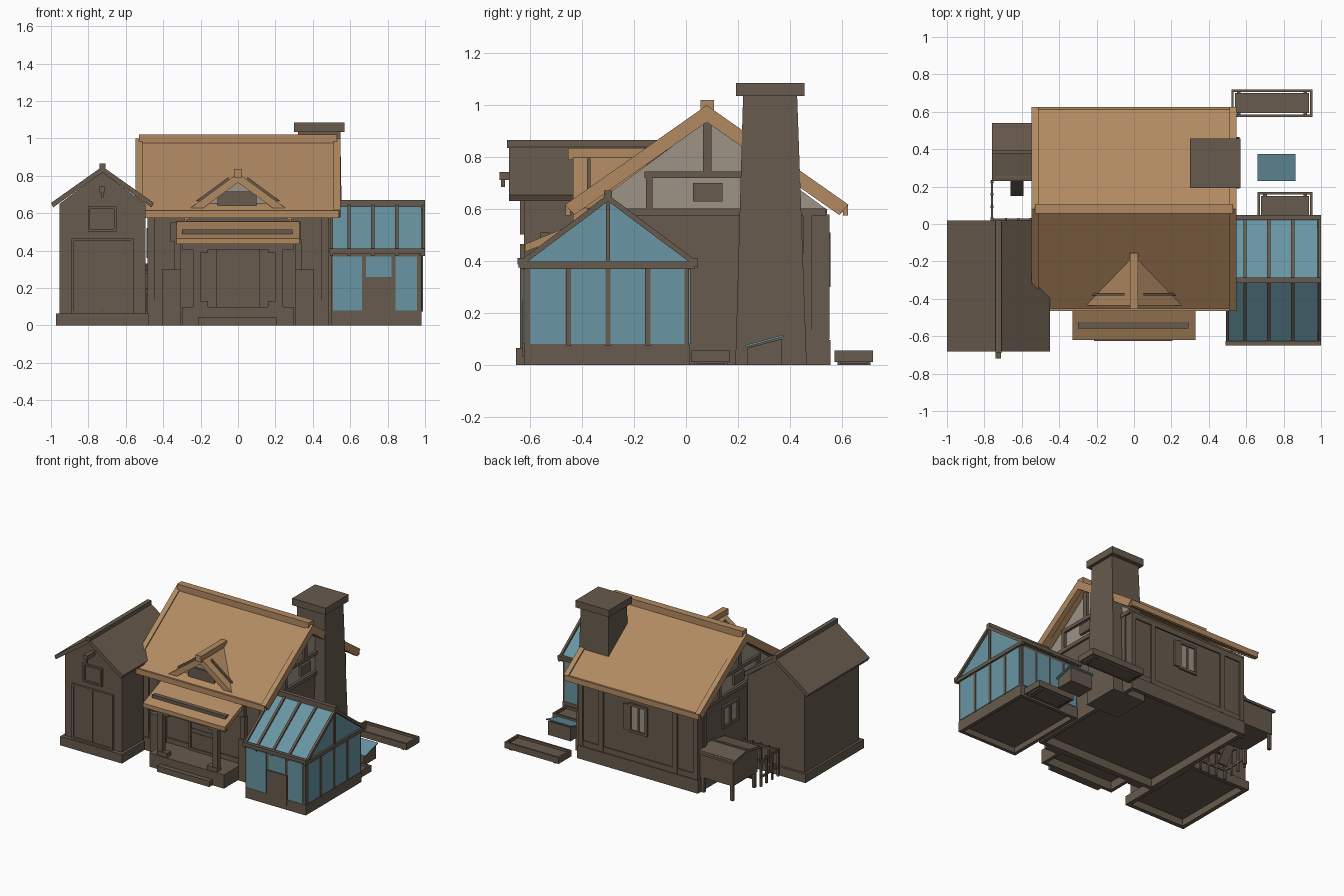
import bpy, bmesh, math

def mat(name, rgb):
    m = bpy.data.materials.new(name)
    m.diffuse_color = (*rgb, 1)
    return m

WOOD = mat("brown timber", (0.137, 0.103, 0.075))
TAN = mat("tan roof", (0.445, 0.255, 0.122))
GLASS = mat("blue glass", (0.14, 0.305, 0.37))
PLASTER = mat("grey plaster", (0.34, 0.295, 0.24))

def prism(name, pts, axis, a, b, m):
    """Extrude a profile along x (points are y,z) or along y (points are x,z)."""
    bm = bmesh.new()
    put = (lambda p, t: (t, p[0], p[1])) if axis == 'x' else (lambda p, t: (p[0], t, p[1]))
    A = [bm.verts.new(put(p, a)) for p in pts]
    B = [bm.verts.new(put(p, b)) for p in pts]
    bm.faces.new(A)
    bm.faces.new(B[::-1])
    n = len(pts)
    for i in range(n):
        bm.faces.new((A[i], B[i], B[(i + 1) % n], A[(i + 1) % n]))
    bmesh.ops.recalc_face_normals(bm, faces=bm.faces)
    me = bpy.data.meshes.new(name)
    bm.to_mesh(me)
    bm.free()
    me.materials.append(m)
    ob = bpy.data.objects.new(name, me)
    bpy.context.collection.objects.link(ob)
    return ob

def box(name, x0, x1, y0, y1, z0, z1, m=WOOD):
    return prism(name, [(x0, z0), (x1, z0), (x1, z1), (x0, z1)], 'y', y0, y1, m)

def chevron(name, axis, c, half, top, drop, thick, a, b, m, cut=0.0):
    """Two-sided roof slab; cut slants the eave ends inward."""
    e = top - drop
    h, u = half - cut, e - thick + cut * drop / half
    return prism(name, [(c - half, e), (c, top), (c + half, e), (c + h, u),
                        (c, top - thick), (c - h, u)], axis, a, b, m)

def frame_y(name, x0, x1, z0, z1, ya, yb, w=0.018):
    """Rectangular frame on a wall facing front or back."""
    box(name + "_left", x0, x0 + w, ya, yb, z0, z1)
    box(name + "_right", x1 - w, x1, ya, yb, z0, z1)
    box(name + "_bottom", x0, x1, ya, yb, z0, z0 + w)
    box(name + "_top", x0, x1, ya, yb, z1 - w, z1)

def ring(name, x0, x1, y0, y1, z0, z1, w):
    """Four upright boards around a rectangle, open above and below."""
    for a, b, c, d in ((x0, x1, y0, y0 + w), (x0, x1, y1 - w, y1),
                       (x0, x0 + w, y0 + w, y1 - w), (x1 - w, x1, y0 + w, y1 - w)):
        box(name, a, b, c, d, z0, z1)

# --- main house
box("house_walls", -0.475, 0.475, -0.38, 0.543, 0.06, 0.6)
ring("house_plinth", -0.485, 0.485, -0.395, 0.557, 0, 0.095, 0.03)
box("plinth_course", -0.48, 0.48, -0.388, 0.55, 0.095, 0.135)
prism("gable_plaster", [(-0.38, 0.6), (0.54, 0.6), (0.08, 0.94)], 'x', -0.472, 0.472, PLASTER)
chevron("main_roof", 'x', 0.08, 0.54, 0.992, 0.383, 0.045, -0.53, 0.53, TAN, 0.025)
for s in (-1, 1):
    a, b = sorted((s * 0.51, s * 0.547))
    chevron("barge_board", 'x', 0.08, 0.546, 1.0, 0.383, 0.065, a, b, TAN, 0.036)
    box("eave_board", -0.54, 0.54, 0.08 + s * 0.535 - 0.01, 0.08 + s * 0.535 + 0.01, 0.575, 0.615, TAN)
    # gable timbers and attic window
    a, b = sorted((s * 0.47, s * 0.49))
    box("gable_post", a, b, 0.065, 0.098, 0.74, 0.93)
    box("gable_beam", a, b, -0.16, 0.32, 0.72, 0.745)
    for y in (-0.155, 0.29):
        box("gable_stud", a, b, y, y + 0.025, 0.6, 0.73)
    box("gable_sill", a, b, -0.38, 0.54, 0.575, 0.602)
    box("attic_window", a, b, 0.027, 0.14, 0.63, 0.7)
    for x in (0.445, 0.28):
        a, b = sorted((s * x, s * (x + 0.035)))
        box("back_post", a, b, 0.53, 0.553, 0.1, 0.58)
    a, b = sorted((s * 0.445, s * 0.485))
    box("front_corner_post", a, b, -0.395, -0.36, 0.1, 0.58)
    a, b = sorted((s * 0.46, s * 0.485))
    box("side_post", a, b, 0.45, 0.485, 0.1, 0.58)
box("ridge_cap", -0.53, 0.53, 0.055, 0.108, 0.96, 1.02, TAN)
box("back_top_beam", -0.48, 0.48, 0.53, 0.553, 0.54, 0.58)

# back and left windows with pale panes
box("back_pane", -0.06, 0.06, 0.54, 0.547, 0.32, 0.49, PLASTER)
frame_y("back_window", -0.075, 0.075, 0.3, 0.51, 0.54, 0.556)
box("back_mullion", -0.008, 0.008, 0.54, 0.553, 0.3, 0.51)
box("back_shutter", 0.075, 0.115, 0.54, 0.556, 0.31, 0.5)
box("left_pane", -0.48, -0.475, 0.1, 0.26, 0.38, 0.5, PLASTER)
for y in (0.085, 0.172, 0.255):
    box("left_window_bar", -0.49, -0.47, y, y + 0.018, 0.36, 0.52)
for z in (0.36, 0.502):
    box("left_window_rail", -0.49, -0.47, 0.085, 0.273, z, z + 0.018)

# --- chimney, narrowing to the top
ch = box("chimney", 0.30, 0.565, 0.19, 0.465, 0, 1.04)
for v in ch.data.vertices:
    if v.co.z > 0.5:
        v.co.x = 0.322 if v.co.x < 0.4 else 0.547
        v.co.y = 0.22 if v.co.y < 0.3 else 0.428
box("chimney_cap", 0.30, 0.57, 0.193, 0.457, 1.035, 1.085)

# --- dormer
chevron("dormer_roof", 'y', 0, 0.285, 0.815, 0.21, 0.05, -0.435, -0.15, TAN)
box("dormer_ridge", -0.022, 0.022, -0.455, -0.155, 0.79, 0.836, TAN)
prism("dormer_wall", [(-0.22, 0.6), (0.22, 0.6), (0, 0.77)], 'y', -0.4, -0.2, PLASTER)
box("dormer_window", -0.11, 0.1, -0.415, -0.39, 0.625, 0.715)
box("dormer_sill", -0.2, 0.2, -0.425, -0.39, 0.612, 0.632)
for s in (-1, 1):
    prism("dormer_roof_rail", [(s * 0.05, 0.77), (s * 0.05, 0.795), (s * 0.235, 0.657), (s * 0.235, 0.632)],
          'y', -0.382, -0.368, WOOD)

# --- porch
prism("porch_roof", [(-0.62, 0.435), (-0.62, 0.465), (-0.4, 0.555), (-0.4, 0.52)], 'x', -0.33, 0.328, TAN)
box("porch_roof_rail", -0.3, 0.292, -0.56, -0.525, 0.475, 0.512)
box("porch_beam", -0.3, 0.3, -0.58, -0.55, 0.405, 0.445)
ring("porch_base", -0.3, 0.3, -0.59, -0.38, 0, 0.1, 0.025)
box("porch_deck", -0.29, 0.29, -0.58, -0.38, 0.06, 0.1)
box("porch_step", -0.213, 0.207, -0.625, -0.57, 0, 0.042)
box("front_beam", -0.36, 0.335, -0.41, -0.37, 0.45, 0.55)
box("front_door", -0.1, 0.1, -0.392, -0.37, 0.1, 0.4)
frame_y("door_frame", -0.118, 0.115, 0.1, 0.42, -0.4, -0.37)
for z in (0.22, 0.25):
    box("door_rail", -0.1, 0.1, -0.396, -0.37, z, z + 0.01)
for s in (-1, 1):
    a, b = sorted((s * 0.2, s * 0.24))
    box("porch_post", a, b, -0.58, -0.545, 0.1, 0.44)
    a, b = sorted((s * 0.16, s * 0.24))
    box("porch_post_base", a, b, -0.585, -0.54, 0.1, 0.13)
    box("porch_bracket", a, b, -0.575, -0.55, 0.39, 0.43)
    a, b = sorted((s * 0.305, s * 0.405))
    box("front_pier", a, b, -0.43, -0.37, 0, 0.3)
    a, b = sorted((s * 0.305, s * 0.342))
    box("front_pier_post", a, b, -0.415, -0.37, 0.3, 0.46)

# --- shed
ring("shed_plinth", -0.972, -0.475, -0.655, 0.015, 0, 0.065, 0.03)
prism("shed_walls", [(-0.955, 0.05), (-0.495, 0.05), (-0.495, 0.65), (-0.725, 0.82), (-0.955, 0.65)],
      'y', -0.625, 0.0, WOOD)
chevron("shed_roof", 'y', -0.725, 0.275, 0.85, 0.195, 0.032, -0.682, 0.02, WOOD, 0.012)
box("shed_ridge", -0.741, -0.709, -0.69, 0.02, 0.835, 0.866)
frame_y("shed_hatch", -0.803, -0.65, 0.503, 0.635, -0.64, -0.62, 0.012)
frame_y("shed_door_frame", -0.89, -0.56, 0.065, 0.465, -0.64, -0.62, 0.014)
for x in (-0.874, -0.722):
    box("shed_door", x, x + 0.147, -0.633, -0.62, 0.07, 0.45)
box("hoist_beam", -0.741, -0.711, -0.718, -0.62, 0.712, 0.742)
box("hoist_hook", -0.733, -0.718, -0.712, -0.697, 0.685, 0.715)

# --- greenhouse
box("greenhouse_walls", 0.497, 0.98, -0.622, 0.012, 0.04, 0.4)
ring("greenhouse_base", 0.497, 0.982, -0.624, 0.014, 0, 0.075, 0.025)
prism("greenhouse_roof_glass", [(-0.635, 0.39), (0.035, 0.39), (-0.3, 0.64)], 'x', 0.495, 0.982, GLASS)
for x in (0.492, 0.585, 0.712, 0.84, 0.983):
    chevron("greenhouse_rafter", 'x', -0.3, 0.345, 0.655, 0.258, 0.025, x, x + 0.017, WOOD)
box("greenhouse_ridge", 0.49, 1.0, -0.315, -0.285, 0.635, 0.672)
for y in (-0.65, 0.022):
    box("greenhouse_eave", 0.49, 1.0, y, y + 0.025, 0.386, 0.412)
box("greenhouse_end_beam", 0.97, 0.996, -0.64, 0.035, 0.372, 0.398)
box("greenhouse_gable_bar", 0.97, 0.992, -0.308, -0.292, 0.39, 0.65)
for y in (-0.6, -0.445, -0.292, -0.14):
    box("end_pane", 0.98, 0.984, y, y + 0.135, 0.08, 0.37, GLASS)
for y in (-0.463, -0.31, -0.156):
    box("end_mullion", 0.978, 0.988, y, y + 0.02, 0.075, 0.38)
for x0, x1, z0 in ((0.508, 0.663, 0.08), (0.685, 0.82, 0.258), (0.842, 0.958, 0.08)):
    box("front_pane", x0, x1, -0.628, -0.622, z0, 0.37, GLASS)
for x in (0.512, 0.63, 0.745, 0.862):
    box("rear_pane", x, x + 0.1, 0.012, 0.017, 0.08, 0.37, GLASS)
box("greenhouse_door", 0.672, 0.832, -0.63, -0.615, 0.03, 0.25)

# --- garden beds and cold frame
for x0, x1, y0, y1 in ((0.52, 0.955, 0.573, 0.72), (0.66, 0.955, 0.02, 0.17)):
    box("planter_soil", x0 + 0.02, x1 - 0.02, y0 + 0.02, y1 - 0.02, 0.005, 0.042)
    ring("planter_rim", x0, x1, y0, y1, 0.01, 0.055, 0.013)
    for x in (x0 + 0.03, x1 - 0.05):
        box("planter_foot", x, x + 0.02, y0 + 0.01, y1 - 0.01, 0, 0.02)
prism("cold_frame", [(0.235, 0), (0.37, 0), (0.37, 0.1), (0.235, 0.065)], 'x', 0.67, 0.85, WOOD)
prism("cold_frame_lid", [(0.23, 0.068), (0.375, 0.108), (0.375, 0.116), (0.23, 0.076)], 'x', 0.66, 0.863, GLASS)

# --- hen house with run on the left
box("coop_body", -0.745, -0.48, 0.245, 0.525, 0.11, 0.3)
chevron("coop_roof", 'x', 0.385, 0.155, 0.325, 0.03, 0.018, -0.76, -0.475, WOOD)
box("coop_ridge", -0.76, -0.475, 0.377, 0.393, 0.315, 0.332)
for x in (-0.742, -0.51):
    for y in (0.25, 0.5):
        box("coop_leg", x, x + 0.022, y, y + 0.022, 0, 0.12)
prism("coop_ramp", [(0.15, 0), (0.165, 0), (0.245, 0.12), (0.23, 0.12)], 'x', -0.66, -0.59, WOOD)
for z in (0.06, 0.175):
    box("run_rail", -0.764, -0.754, 0.025, 0.235, z, z + 0.015)
    box("run_end_rail", -0.764, -0.48, 0.02, 0.03, z, z + 0.015)
for i in range(4):
    box("run_post", -0.766, -0.752, 0.02 + i * 0.066, 0.034 + i * 0.066, 0, 0.2)
    box("run_end_post", -0.69 + i * 0.066, -0.678 + i * 0.066, 0.019, 0.031, 0, 0.2)
